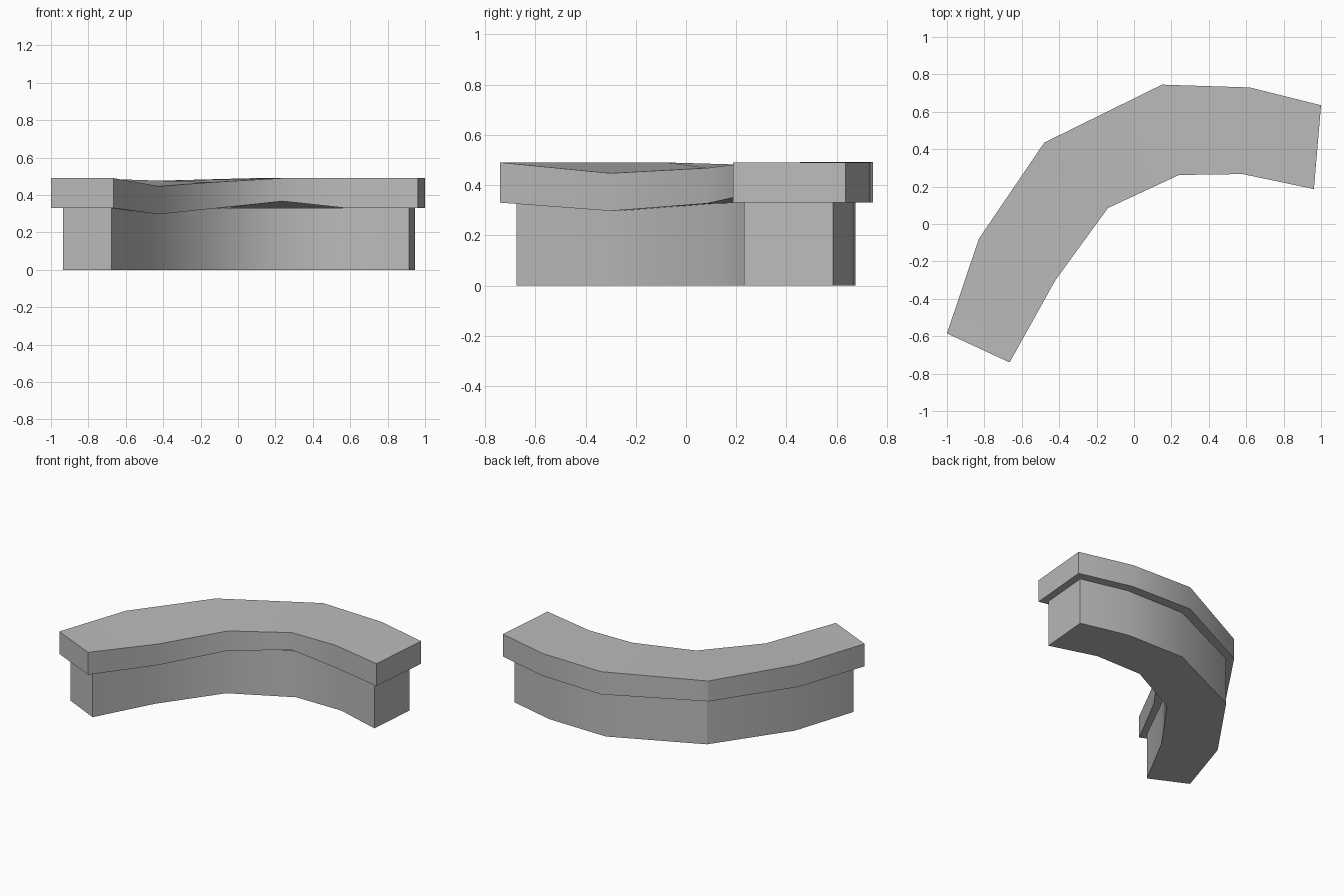
import bpy
import bmesh

cube = bpy.data.objects.get("Cube")
if cube:
    bpy.data.objects.remove(cube, do_unlink=True)

grey = bpy.data.materials.new("stone grey")
grey.use_nodes = True
colour = (0.5, 0.5, 0.5, 1)
grey.diffuse_color = colour
grey.node_tree.nodes["Principled BSDF"].inputs["Base Color"].default_value = colour

CORNER = 2  # station where the outer side has a crisp edge


def curved_block(name, outer, inner, outer_z, inner_z):
    """Sweep a four-cornered section along matching outer and inner outlines."""
    bm = bmesh.new()
    rings = []
    for o, i, (ob, ot), (ib, it) in zip(outer, inner, outer_z, inner_z):
        rings.append([bm.verts.new(p) for p in
                      ((*o, ob), (*o, ot), (*i, it), (*i, ib))])
    for a, b in zip(rings, rings[1:]):
        for k in range(4):
            n = (k + 1) % 4
            bm.faces.new((a[k], a[n], b[n], b[k]))
    bm.faces.new(rings[0])
    bm.faces.new(rings[-1][::-1])
    bmesh.ops.recalc_face_normals(bm, faces=bm.faces)
    mesh = bpy.data.meshes.new(name)
    bm.to_mesh(mesh)
    bm.free()
    mesh.materials.append(grey)
    obj = bpy.data.objects.new(name, mesh)
    bpy.context.collection.objects.link(obj)

    # Smooth along the bend, sharp at the rims, ends and outer corner
    bpy.ops.object.select_all(action='DESELECT')
    obj.select_set(True)
    bpy.context.view_layer.objects.active = obj
    bpy.ops.object.shade_smooth_by_angle(angle=0.65)
    crisp = {CORNER * 4, CORNER * 4 + 1}
    for edge in mesh.edges:
        if set(edge.vertices) == crisp:
            edge.use_edge_sharp = True
    return obj


# Wall body
curved_block(
    "wall_body",
    [(-.935, -.55), (-.79, -.10), (-.444, .398), (.16, .675), (.61, .667), (.945, .585)],
    [(-.675, -.675), (-.463, -.277), (-.176, .122), (.23, .33), (.585, .33), (.915, .23)],
    [(0, .33)] * 6, [(0, .33)] * 6)

# Overhanging cap, slightly uneven along the inner rim
low, high = .33, .49
curved_block(
    "wall_cap",
    [(-1, -.585), (-.83, -.08), (-.48, .435), (.15, .745), (.62, .73), (1, .635)],
    [(-.665, -.74), (-.42, -.30), (-.14, .085), (.24, .262), (.58, .267), (.962, .187)],
    [(low, high), (low, high), (low, .475), (low, .492), (low, high), (low, high)],
    [(low, high), (.297, .447), (.327, .468), (.367, high), (low, high), (low, high)])
